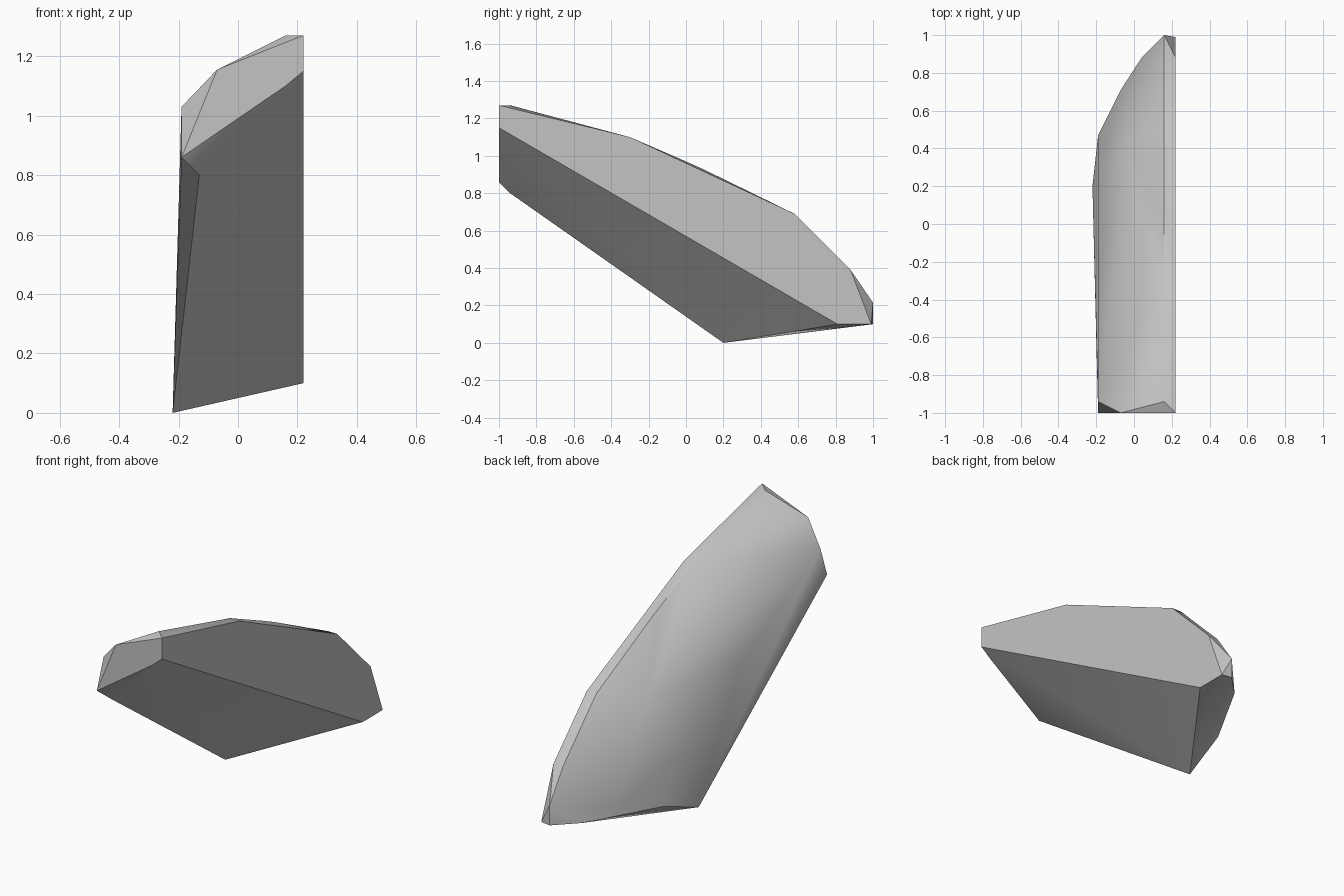
import bpy
import bmesh
from math import radians

default_cube = bpy.data.objects.get("Cube")
if default_cube:
    bpy.data.objects.remove(default_cube, do_unlink=True)


def make_material(name, grey):
    material = bpy.data.materials.new(name)
    material.use_nodes = True
    colour = (grey, grey, grey, 1)
    material.diffuse_color = colour
    material.node_tree.nodes["Principled BSDF"].inputs["Base Color"].default_value = colour
    return material


def profile_points(x, profile):
    """Place a side profile, given as (y, z) pairs, at one x."""
    return [(x, y, z) for y, z in profile]


def hull_object(name, points, material, smooth_angle):
    """Wrap the corner points in a convex shell, smooth except at hard edges."""
    bm = bmesh.new()
    for point in points:
        bm.verts.new(point)
    hull = bmesh.ops.convex_hull(bm, input=bm.verts[:])
    inside = {item for item in hull["geom_interior"] + hull["geom_unused"]
              if isinstance(item, bmesh.types.BMVert)}
    bmesh.ops.delete(bm, geom=list(inside), context="VERTS")
    bmesh.ops.dissolve_limit(bm, angle_limit=radians(1),
                             verts=bm.verts[:], edges=bm.edges[:])
    bmesh.ops.recalc_face_normals(bm, faces=bm.faces[:])
    mesh = bpy.data.meshes.new(name)
    bm.to_mesh(mesh)
    bm.free()
    mesh.materials.append(material)
    shard = bpy.data.objects.new(name, mesh)
    bpy.context.collection.objects.link(shard)
    bpy.ops.object.select_all(action="DESELECT")
    shard.select_set(True)
    bpy.context.view_layer.objects.active = shard
    bpy.ops.object.shade_smooth_by_angle(angle=radians(smooth_angle))
    return shard


# Long sloping back, shared by the flat side and the ridge next to it
slope = [(-.3, 1.1), (.58, .69), (.88, .39)]

# Flat split side
flat_side = profile_points(.22, slope + [(-1, 1.27), (-1, 1.15), (.81, .1), (.99, .1)])

# Narrow bevelled ridge
ridge = profile_points(.16, slope + [(-.94, 1.27), (0, .97), (.1, .925), (1, .215), (1, .1)])

# Blunt front end
front_end = [(.16, -1, 1.1), (-.07, -1, 1.155), (-.19, -1, .86),
             (-.19, -.94, 1.03), (-.13, -.94, .8)]

# Rounded shoulder and outer wall
shoulder = [(-.03, .4, .63), (-.19, -.24, .67), (-.19, .3, .35)]

# Curved foot, down to the lowest corner
foot = [(.04, .88, .1), (-.07, .71, .16), (-.19, .47, .1), (-.22, .2, 0)]

stone = make_material("grey stone", .55)
hull_object("rock_shard", flat_side + ridge + front_end + shoulder + foot, stone, 30)
